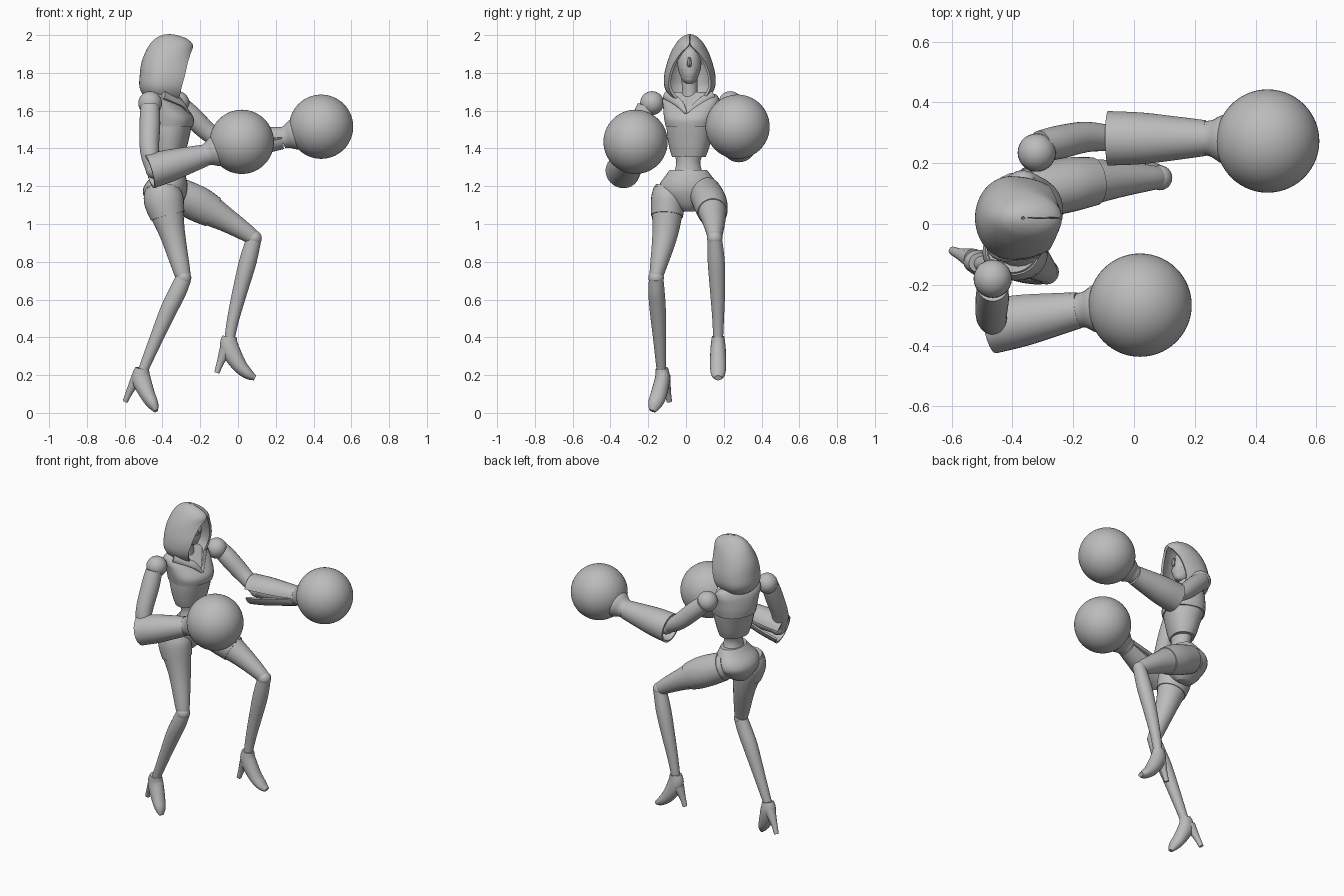
import bpy, bmesh, math
from mathutils import Vector

if "Cube" in bpy.data.objects:
    bpy.data.objects.remove(bpy.data.objects["Cube"])

clay = bpy.data.materials.new("plain_grey")
clay.use_nodes = True
clay.diffuse_color = (0.5, 0.5, 0.5, 1)
clay.node_tree.nodes["Principled BSDF"].inputs["Base Color"].default_value = (0.5, 0.5, 0.5, 1)


def finish(name, bm, thickness=0):
    bmesh.ops.recalc_face_normals(bm, faces=bm.faces)
    mesh = bpy.data.meshes.new(name)
    bm.to_mesh(mesh)
    bm.free()
    mesh.materials.append(clay)
    ob = bpy.data.objects.new(name, mesh)
    bpy.context.collection.objects.link(ob)
    bpy.ops.object.select_all(action='DESELECT')
    ob.select_set(True)
    bpy.context.view_layer.objects.active = ob
    if thickness:
        mod = ob.modifiers.new("thickness", 'SOLIDIFY')
        mod.thickness = thickness
        mod.offset = 0
        bpy.ops.object.modifier_apply(modifier=mod.name)
    bpy.ops.object.shade_smooth_by_angle(angle=math.radians(35))
    return ob


def smooth(rows, steps=4):
    """Curve through rows of numbers."""
    out = []
    for i in range(len(rows) - 1):
        p0, p1, p2, p3 = (rows[max(0, min(len(rows) - 1, i + k))] for k in (-1, 0, 1, 2))
        for s in range(steps):
            t = s / steps
            out.append([b + t * (c - a) / 2 + t * t * (a - 2.5 * b + 2 * c - d / 2)
                        + t ** 3 * (1.5 * (b - c) + (d - a) / 2)
                        for a, b, c, d in zip(p0, p1, p2, p3)])
    return out + [list(rows[-1])]


def skin(bm, rings, closed=True):
    rings = [[bm.verts.new(p) for p in ring] for ring in rings]
    n = len(rings[0])
    for lo, hi in zip(rings, rings[1:]):
        for i in range(n if closed else n - 1):
            j = (i + 1) % n
            bm.faces.new((lo[i], lo[j], hi[j], hi[i]))
    if closed:
        bm.faces.new(rings[0])
        bm.faces.new(rings[-1])


def loft(name, rows, front=(1, 0, 0), flat=False, sides=28, power=1, gap=None):
    """Rows are x, y, z, half width, half depth; gap opens a slot towards front."""
    rows = smooth(rows)
    pts = [Vector(r[:3]) for r in rows]
    rings = []
    for i, r in enumerate(rows):
        t = Vector((0, 0, 1)) if flat else pts[min(i + 1, len(pts) - 1)] - pts[max(i - 1, 0)]
        u = t.cross(Vector(front)).normalized()
        v = u.cross(t).normalized()
        ring = []
        slot = 0
        if gap:
            k = i / (len(rows) - 1)
            slot = gap * (1 - k) + 0.03 * k
        for s in range(sides):
            a = 2 * math.pi * s / sides
            if gap:
                a = slot + (2 * math.pi - 2 * slot) * s / (sides - 1)
            c, d = math.cos(a), math.sin(a)
            c, d = (math.copysign(abs(q) ** power, q) for q in (c, d))
            ring.append(pts[i] + v * c * r[4] + u * d * r[3])
        rings.append(ring)
    bm = bmesh.new()
    skin(bm, rings, closed=not gap)
    return finish(name, bm, 0.012 if gap else 0)


def tube(name, *rows, **kw):
    """Round loft: rows are x, y, z, radius."""
    return loft(name, [(*r, r[3]) for r in rows], **kw)


def ball(name, centre, radius, seg=40):
    bm = bmesh.new()
    bmesh.ops.create_uvsphere(bm, u_segments=seg, v_segments=seg // 2, radius=radius)
    bmesh.ops.translate(bm, verts=bm.verts, vec=centre)
    return finish(name, bm)


# Hood: arcs open at the face; rows are z, back x, front x, half width, half opening
hood = [(1.655, -.45, -.32, .07, .055), (1.685, -.495, -.31, .105, .085),
        (1.73, -.515, -.30, .128, .105), (1.79, -.513, -.283, .128, .10),
        (1.85, -.505, -.27, .114, .078), (1.905, -.485, -.255, .094, .042),
        (1.945, -.463, -.245, .072, .004), (1.975, -.435, -.275, .048, .002),
        (1.993, -.40, -.325, .022, .001), (1.998, -.37, -.36, .003, .0002)]
arcs = []
for z, back, face, w, opening in smooth(hood):
    end = math.pi - math.asin(max(0, min(1, opening / w)))
    mid = (back + face) / 2
    arc = []
    for s in range(41):
        a = end * (s / 20 - 1)
        reach = mid - back if math.cos(a) > 0 else (mid - face) / math.cos(end)
        arc.append((mid - reach * math.cos(a), .02 + w * math.sin(a), z))
    arcs.append(arc)
bm = bmesh.new()
skin(bm, arcs, closed=False)
finish("hood", bm, 0.014)

# Head
loft("head", [(-.345, .018, 1.745, .018, .02), (-.36, .018, 1.765, .04, .055),
              (-.372, .018, 1.82, .06, .075), (-.38, .018, 1.87, .062, .08),
              (-.385, .018, 1.92, .05, .065), (-.39, .018, 1.95, .015, .02)], flat=True)
loft("nose", [(-.298, .018, 1.885, .006, .008), (-.288, .018, 1.85, .012, .014),
              (-.295, .018, 1.83, .008, .008)], flat=True, sides=8)
loft("mouth_guard", [(-.33, .018, 1.75, .016, .014), (-.328, .018, 1.785, .036, .03),
                     (-.325, .018, 1.82, .045, .032)], flat=True)
tube("neck", (-.39, .022, 1.63, .055), (-.385, .02, 1.69, .042), (-.38, .018, 1.78, .042))

# Torso, twisted towards the right
turn = (.945, -.33, 0)
loft("chest", [(-.365, .025, 1.515, .13, .122), (-.365, .025, 1.56, .14, .125),
               (-.38, .026, 1.61, .148, .105), (-.395, .026, 1.65, .155, .08),
               (-.402, .026, 1.685, .14, .05), (-.402, .026, 1.70, .07, .035)],
     front=turn, flat=True, power=.85)
loft("bodice", [(-.36, .015, 1.355, .09, .07), (-.362, .017, 1.40, .105, .085),
                (-.363, .02, 1.47, .12, .103), (-.365, .024, 1.525, .126, .117)],
     front=turn, flat=True, power=.88)
loft("waist", [(-.365, .012, 1.23, .10, .08), (-.355, .012, 1.285, .072, .058),
               (-.355, .012, 1.33, .064, .054), (-.36, .015, 1.38, .08, .062)], flat=True)
for side, end in (("right", (-.395, -.105, 1.685)), ("left", (-.34, .14, 1.685))):
    loft(side + "_collar", [(-.262, .0, 1.585, .008, .01), (-.30, .01 + end[1] * .45, 1.64, .022, .012),
                            (*end, .026, .016)], sides=10)

# Pelvis
loft("pelvis", [(-.385, .012, 1.065, .03, .05), (-.385, .012, 1.10, .085, .085),
                (-.388, .013, 1.16, .15, .115), (-.38, .013, 1.21, .152, .112),
                (-.362, .013, 1.255, .122, .085), (-.355, .012, 1.285, .10, .065)],
     flat=True)

# Legs
thighs = {
    "right": [(-.40, -.085, 1.20, .075, .08), (-.392, -.095, 1.12, .086, .10),
              (-.348, -.11, .95, .068, .068), (-.30, -.15, .76, .042, .046),
              (-.292, -.157, .725, .036, .04)],
    "left": [(-.37, .095, 1.18, .08, .08), (-.21, .13, 1.105, .084, .09),
             (-.06, .147, 1.02, .062, .064), (.05, .152, .95, .043, .046),
             (.08, .152, .925, .036, .04)]}
shins = {
    "right": [(-.288, -.158, .715, .038, .042), (-.32, -.156, .64, .043, .046),
              (-.365, -.15, .55, .043, .045), (-.43, -.14, .40, .035, .036),
              (-.505, -.13, .22, .025, .026)],
    "left": [(.085, .152, .925, .038, .04), (.052, .16, .80, .045, .046),
             (.012, .167, .65, .04, .04), (-.025, .17, .50, .031, .032),
             (-.045, .17, .39, .026, .027)]}
feet = {
    "right": [(-.507, -.128, .235, .033, .037), (-.512, -.125, .18, .04, .05),
              (-.478, -.145, .095, .043, .04), (-.45, -.165, .045, .037, .03),
              (-.434, -.177, .01, .018, .012)],
    "left": [(-.045, .17, .405, .033, .038), (-.045, .17, .345, .04, .05),
             (.005, .17, .255, .043, .04), (.055, .17, .205, .037, .028),
             (.09, .17, .185, .02, .014)]}
heels = {"right": [(-.53, -.115, .19, .035), (-.57, -.10, .12, .02), (-.597, -.088, .06, .014)],
         "left": [(-.065, .17, .33, .035), (-.092, .17, .27, .02), (-.112, .17, .212, .014)]}
for side in thighs:
    thigh = thighs[side]
    loft(side + "_thigh", thigh)
    # Raised plate around the top of the thigh
    upper = smooth(thigh)[1:7]
    loft(side + "_thigh_plate", [(*r[:3], r[3] + .005, r[4] + .005) for r in upper])
    ball(side + "_knee", shins[side][0][:3], .041, 24)
    loft(side + "_shin", shins[side])
    loft(side + "_shoe", feet[side], sides=20)
    tube(side + "_shoe_heel", *heels[side], sides=12)

# Arms: shoulder, elbow, wrist and glove centres, with the slot facing inwards
arms = {"right": ((-.465, -.18, 1.64), (-.47, -.335, 1.278), (-.18, -.283, 1.362),
                  (.02, -.267, 1.435), (0, 1, 0)),
        "left": ((-.32, .235, 1.64), (-.085, .28, 1.418), (.235, .283, 1.455),
                 (.44, .273, 1.515), (0, -1, 0))}
for side, (shoulder, elbow, wrist, glove, inner) in arms.items():
    s, e, w, g = (Vector(p) for p in (shoulder, elbow, wrist, glove))
    ball(side + "_shoulder", s, .063, 28)
    ball(side + "_elbow", e.lerp(w, .1), .048, 24)
    out = Vector((0, -.02 * inner[1], 0))
    tube(side + "_upper_arm", (*(s.lerp(e, .05) + out), .05), (*(s.lerp(e, .3) + out), .055),
         (*(s.lerp(e, .7) + out), .05), (*e.lerp(w, .08), .04))
    tube(side + "_forearm_core", (*e.lerp(w, .08), .042), (*e.lerp(w, .5), .056), (*w, .05))
    tube(side + "_forearm_shell", (*e, .086), (*e.lerp(w, .35), .08), (*e.lerp(w, .7), .066),
         (*w, .053), front=inner, gap=.32)
    tube(side + "_glove_cuff", (*w, .056), (*w.lerp(g, .12), .062), (*w.lerp(g, .28), .08),
         (*w.lerp(g, .5), .085))
    ball(side + "_glove", g, .17, 56)
